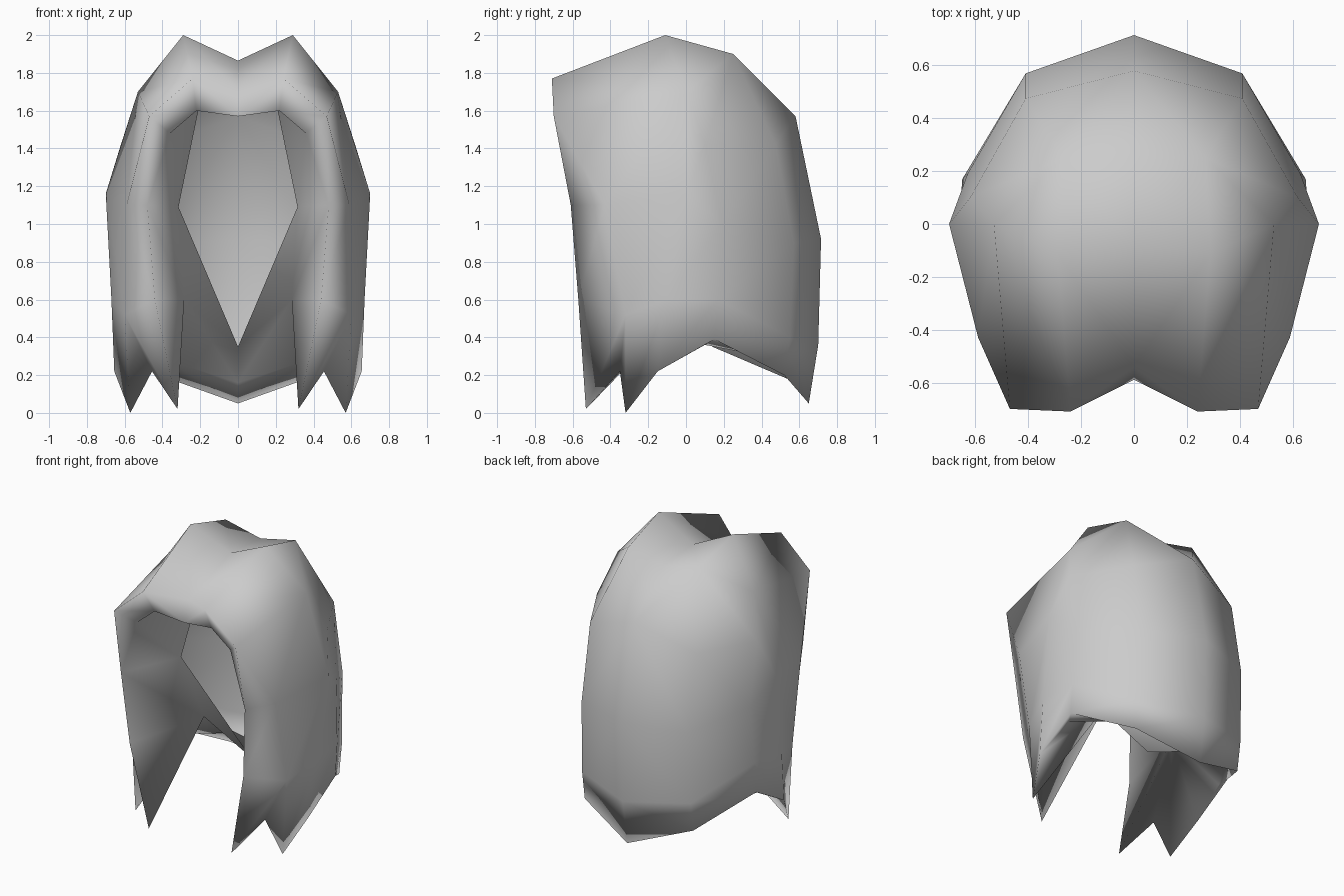
import bpy
import bmesh
from mathutils import Vector

cube = bpy.data.objects.get("Cube")
if cube:
    bpy.data.objects.remove(cube, do_unlink=True)

# One flat colour for the whole wig
grey = bpy.data.materials.new("hair_grey")
grey.use_nodes = True
colour = (0.6, 0.6, 0.6, 1)
grey.diffuse_color = colour
grey.node_tree.nodes["Principled BSDF"].inputs["Base Color"].default_value = colour

bm = bmesh.new()
corners = {}


def corner(point):
    """Return the shared vertex at a point, so neighbouring strips stay welded."""
    if point not in corners:
        corners[point] = bm.verts.new(Vector(point))
    return corners[point]


def bridge(row_a, row_b):
    """Fill the strip between two rows; repeated points give triangles."""
    for i in range(len(row_a) - 1):
        loop = [row_a[i], row_a[i + 1], row_b[i + 1], row_b[i]]
        loop = list(dict.fromkeys(loop))
        if len(loop) > 2:
            bm.faces.new([corner(p) for p in loop])


# Shared points of the left half
temple = (.53, 0, 1.7)
crown_rear = (.27, .25, 1.9)
back_centre = (0, .58, 1.57)
brow_corner = (.47, -.7, 1.57)
opening_top = (.22, -.61, 1.6)
opening_bend = (.36, -.6, 1.48)
opening_side = (.48, -.61, 1.1)
opening_low = (.44, -.57, .6)
front_tip = (.32, -.53, .02)
tip_notch = (.455, -.35, .22)
side_tip = (.57, -.32, 0)
side_hem = (.655, -.15, .22)
hem_arch = (.65, .15, .39)
inner_arch = (.62, .1, .36)
nape = (.285, .03, .6)
nape_centre = (0, .14, .35)
lining_top = (.2, -.1, 1.65)
lining_side = (.315, -.18, 1.09)

# Rows running from the centre line round to the face opening
fringe_edge = [(0, -.59, 1.57), opening_top, opening_bend]
crown_front = [(0, -.54, 1.71), (.24, -.71, 1.77), brow_corner]
crown_peak = [(0, -.08, 1.865), (.29, -.11, 2), temple]
crown_back = [(0, .25, 1.84), crown_rear, temple]
upper = [back_centre, (.41, .475, 1.42), (.62, .1, 1.42),
         temple, brow_corner, opening_bend]
middle = [(0, .715, .92), (.41, .57, .9), (.63, .19, 1),
          (.7, 0, 1.16), (.59, -.43, 1.1), opening_side]
lower = [(0, .7, .36), (.42, .55, .4), (.65, .17, .6),
         (.67, -.1, .6), (.6, -.32, .52), opening_low]
back_hem = [(0, .65, .05), (.42, .52, .2), hem_arch]
inner_hem = [(0, .585, .16), (.4, .46, .29), inner_arch]
hem = back_hem + [side_hem, side_tip, tip_notch, front_tip]

# Fringe and crown
bridge(fringe_edge, crown_front)
bridge(crown_front, crown_peak)
bridge(crown_peak, crown_back)
bridge(crown_back[:2] + crown_back[1:], upper[:1] + upper[:3])

# Outer shell, with the brow corner running down to the opening
bridge(upper[:5] + upper[4:], middle + [opening_side])
bridge(middle, lower)
bridge(lower[:5] + lower[4:], hem)

# Lining beside the face
bridge([opening_top, opening_bend, opening_side, opening_low, front_tip],
       [lining_top, lining_top, lining_side, nape, nape])
bridge([lining_side, nape_centre], [nape, nape])

# Inside of the side locks, hem thickness and underside at the nape
bridge([front_tip, tip_notch, side_tip, side_hem, inner_arch], [nape] * 5)
bridge([side_hem, hem_arch], [inner_arch, inner_arch])
bridge(back_hem, inner_hem)
bridge(inner_hem, [nape_centre, nape, nape])

bmesh.ops.recalc_face_normals(bm, faces=bm.faces[:])

# Make sure the outer shell faces outward
bm.faces.ensure_lookup_table()
back_face = max(bm.faces, key=lambda f: f.calc_center_median().y)
if back_face.normal.y < 0:
    bmesh.ops.reverse_faces(bm, faces=bm.faces[:])
for face in bm.faces:
    face.smooth = True

mesh = bpy.data.meshes.new("hair")
bm.to_mesh(mesh)
bm.free()
mesh.materials.append(grey)
hair = bpy.data.objects.new("hair", mesh)
bpy.context.collection.objects.link(hair)

# Right half
mirror = hair.modifiers.new("mirror", "MIRROR")
mirror.use_clip = True
mirror.merge_threshold = .001
